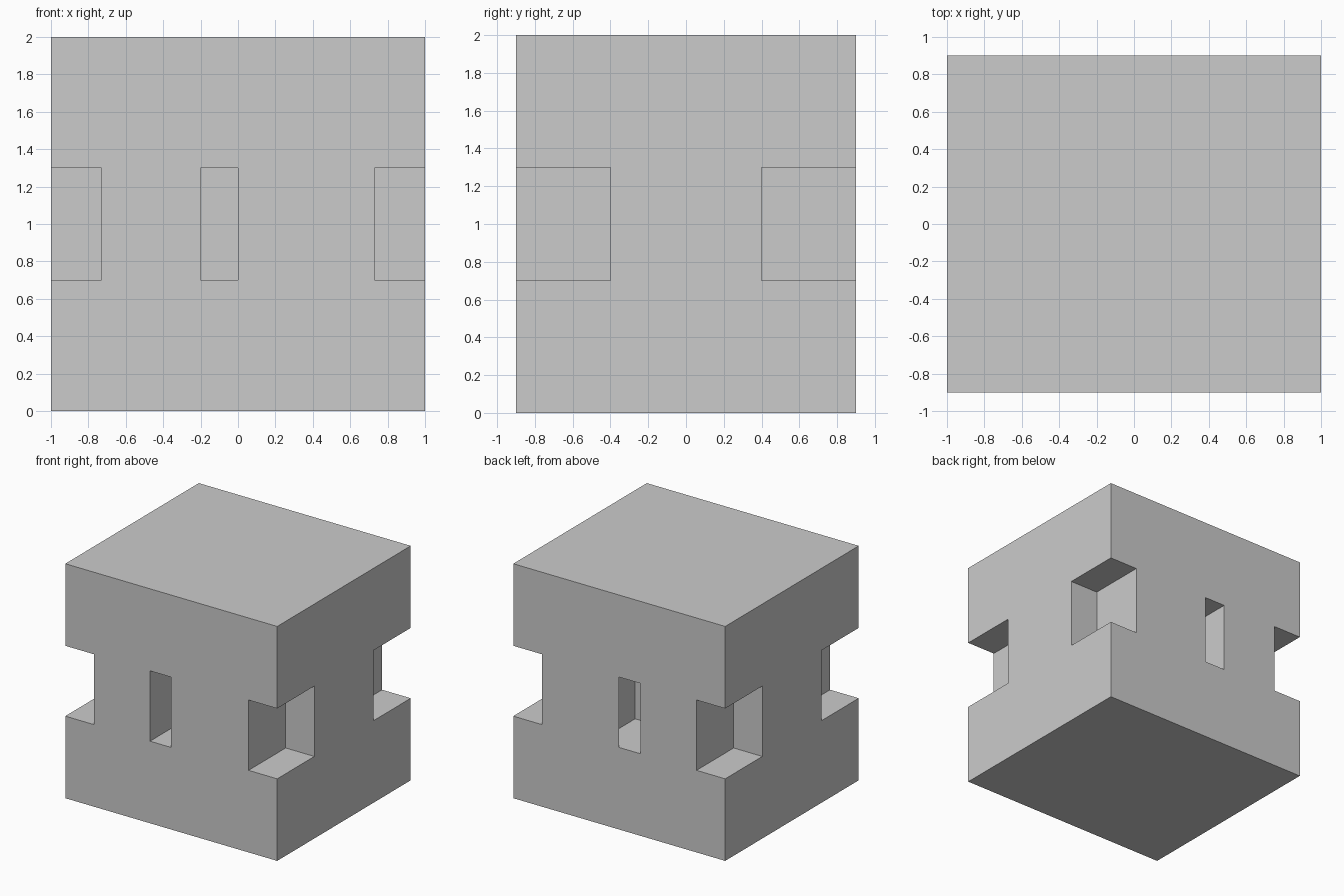
import bpy, bmesh
from mathutils import Vector

if "Cube" in bpy.data.objects:
    bpy.data.objects.remove(bpy.data.objects["Cube"])

# Breakpoints of the block along each axis
xs = [-1, -0.73, -0.2, 0, 0.2, 0.73, 1]
ys = [-0.9, -0.4, 0.4, 0.9]
zs = [0, 0.7, 1.3, 2]
grid = (xs, ys, zs)


def solid(i, j, k):
    """True where the block has material; corner notches and centre pockets are empty."""
    if not (0 <= i < 6 and 0 <= j < 3 and 0 <= k < 3):
        return False
    notch_band = k == 1 and j != 1
    return not (notch_band and i in (0, 2, 3, 5))


def add_face(bm, cell, axis, side):
    """Add one wall of a grid cell, facing outwards."""
    a, b = (axis + 1) % 3, (axis + 2) % 3
    corners = [(0, 0), (1, 0), (1, 1), (0, 1)]
    if side == 0:
        corners.reverse()
    verts = []
    for u, v in corners:
        idx = list(cell)
        idx[axis] += side
        idx[a] += u
        idx[b] += v
        verts.append(bm.verts.new(Vector([grid[n][idx[n]] for n in range(3)])))
    bm.faces.new(verts)


bm = bmesh.new()

# Block with notched corners and pockets in the front and back
for i in range(6):
    for j in range(3):
        for k in range(3):
            if not solid(i, j, k):
                continue
            for axis in range(3):
                for side in (0, 1):
                    near = [i, j, k]
                    near[axis] += 2 * side - 1
                    if not solid(*near):
                        add_face(bm, (i, j, k), axis, side)

# Thin covers closing the right half of each pocket
add_face(bm, (3, 0, 1), 1, 0)
add_face(bm, (3, 2, 1), 1, 1)

bmesh.ops.remove_doubles(bm, verts=bm.verts, dist=0.0001)
mesh = bpy.data.meshes.new("notched_block")
bm.to_mesh(mesh)
bm.free()
block = bpy.data.objects.new("notched_block", mesh)
bpy.context.collection.objects.link(block)
